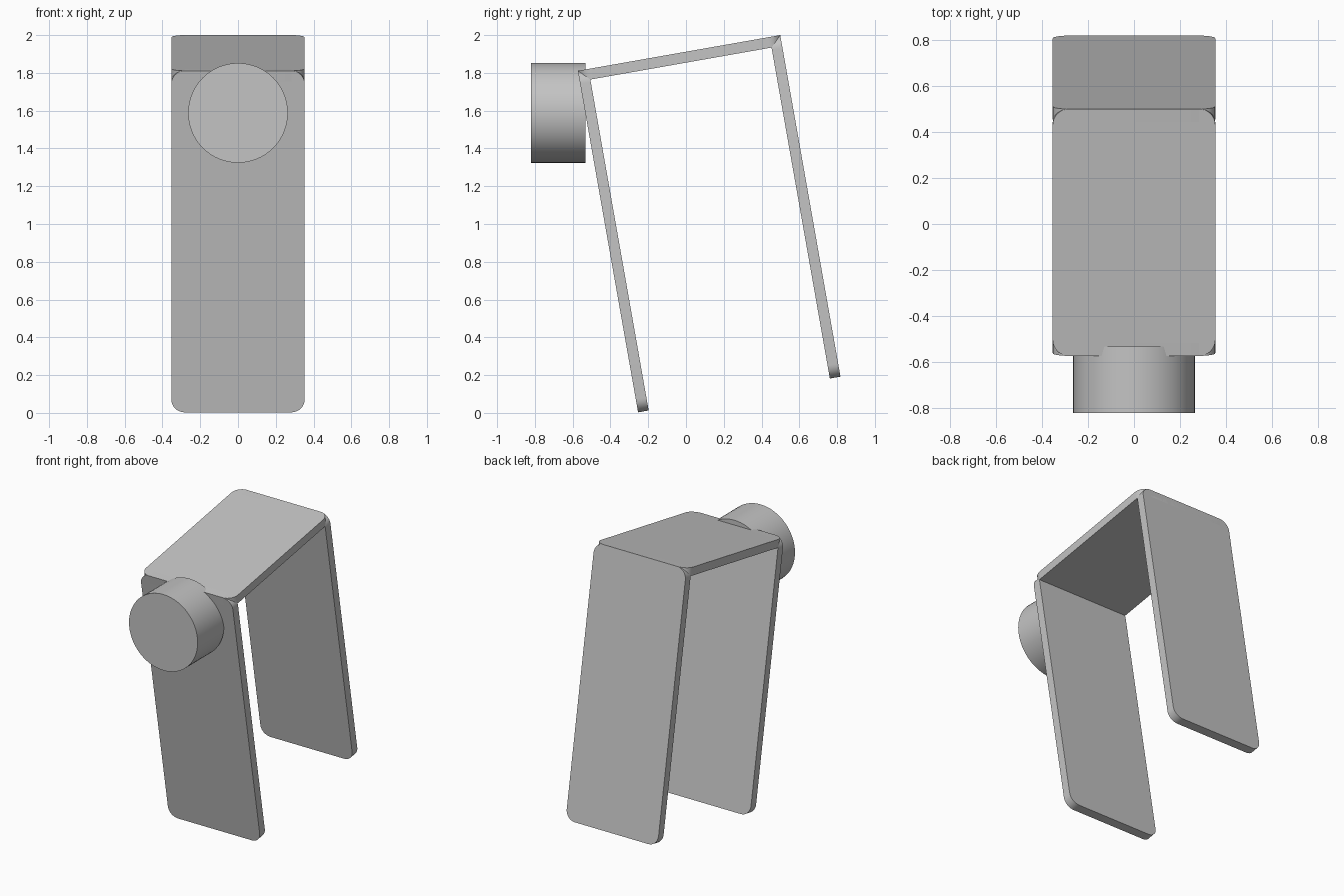
import bpy
import bmesh
from math import radians, pi, sin, cos
from mathutils import Matrix, Vector

old = bpy.data.objects.get("Cube")
if old:
    bpy.data.objects.remove(old, do_unlink=True)

TILT = radians(10)
WIDTH, THICK, CORNER = 0.706, 0.057, 0.07
LEG, SPAN = 1.836, 1.088

grey = bpy.data.materials.new("plain grey")
grey.use_nodes = True
colour = (0.55, 0.55, 0.55, 1)
grey.diffuse_color = colour
grey.node_tree.nodes["Principled BSDF"].inputs["Base Color"].default_value = colour


def finish(name, bm):
    bmesh.ops.recalc_face_normals(bm, faces=bm.faces)
    mesh = bpy.data.meshes.new(name)
    bm.to_mesh(mesh)
    bm.free()
    mesh.materials.append(grey)
    obj = bpy.data.objects.new(name, mesh)
    bpy.context.collection.objects.link(obj)
    bpy.ops.object.select_all(action="DESELECT")
    obj.select_set(True)
    bpy.context.view_layer.objects.active = obj
    bpy.ops.object.shade_smooth_by_angle(angle=radians(30))
    return obj


# Tilted frame whose origin is the outer top back edge
frame = Matrix.Translation((0, 0.499, 2.0)) @ Matrix.Rotation(TILT, 4, "X")


def plate(name, size, thin_axis, centre):
    """Box with its four corners rounded across the thin axis."""
    bm = bmesh.new()
    bmesh.ops.create_cube(bm, size=1)
    bmesh.ops.scale(bm, vec=size, verts=bm.verts)
    edges = [e for e in bm.edges
             if abs((e.verts[0].co - e.verts[1].co)[thin_axis]) > 0.01]
    bmesh.ops.bevel(bm, geom=edges, offset=CORNER, segments=8,
                    profile=0.5, affect="EDGES")
    bm.transform(frame @ Matrix.Translation(centre))
    return finish(name, bm)


# Bent band: two legs and the bridge between them
plate("front_leg", (WIDTH, THICK, LEG), 1, (0, -SPAN + THICK / 2, -LEG / 2))
plate("back_leg", (WIDTH, THICK, LEG), 1, (0, -THICK / 2, -LEG / 2))
plate("top_bridge", (WIDTH, SPAN, THICK), 2, (0, -SPAN / 2, -THICK / 2))

# Round knob on the front leg
bm = bmesh.new()
bmesh.ops.create_cone(bm, cap_ends=True, segments=64, radius1=0.264,
                      radius2=0.264, depth=0.288)
bm.transform(Matrix.Translation((0, -0.676, 1.588)) @ Matrix.Rotation(pi / 2, 4, "X"))
finish("front_knob", bm)
